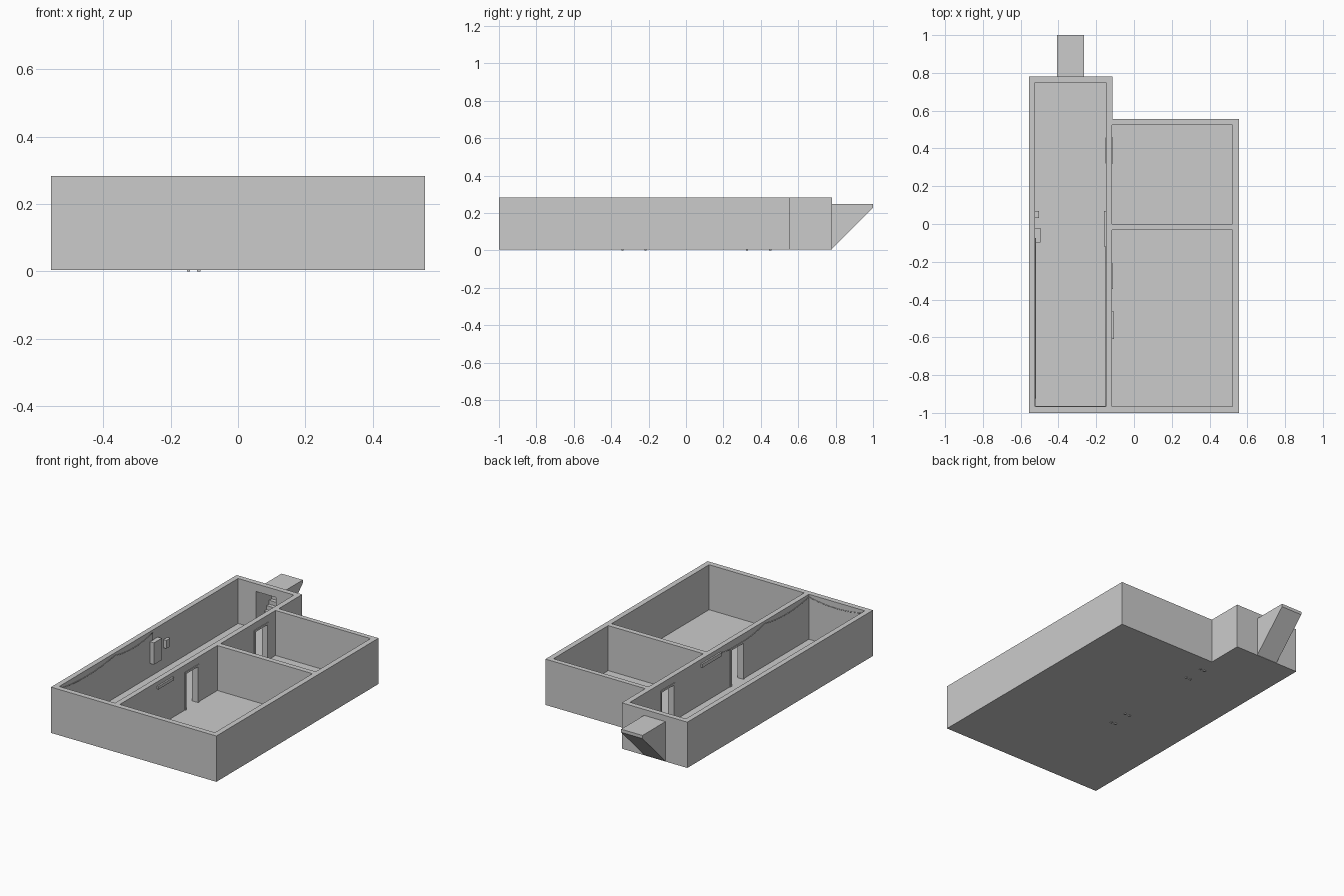
import bpy, bmesh
from mathutils import Vector

if "Cube" in bpy.data.objects:
    bpy.data.objects.remove(bpy.data.objects["Cube"])

FLOOR, TOP, BASE = 0.01, 0.283, 0.005


def prism(name, profile, axis, lo, hi):
    """Extrude a closed 2D profile along 'x' (points are y,z) or 'z' (points are x,y)."""
    bm = bmesh.new()
    put = (lambda p: (lo, *p)) if axis == 'x' else (lambda p: (*p, lo))
    face = bm.faces.new([bm.verts.new(put(p)) for p in profile])
    ext = bmesh.ops.extrude_face_region(bm, geom=[face])
    move = Vector((hi - lo, 0, 0) if axis == 'x' else (0, 0, hi - lo))
    bmesh.ops.translate(bm, vec=move,
                        verts=[g for g in ext['geom'] if isinstance(g, bmesh.types.BMVert)])
    bmesh.ops.recalc_face_normals(bm, faces=bm.faces)
    mesh = bpy.data.meshes.new(name)
    bm.to_mesh(mesh)
    bm.free()
    ob = bpy.data.objects.new(name, mesh)
    bpy.context.collection.objects.link(ob)
    return ob


def box(name, x, y, z):
    return prism(name, [(x[0], y[0]), (x[1], y[0]), (x[1], y[1]), (x[0], y[1])], 'z', *z)


def cut(target, cutter):
    mod = target.modifiers.new("cut", 'BOOLEAN')
    mod.operation, mod.solver, mod.object = 'DIFFERENCE', 'EXACT', cutter
    bpy.context.view_layer.objects.active = target
    bpy.ops.object.modifier_apply(modifier=mod.name)
    bpy.data.objects.remove(cutter)


# L-shaped building shell with three open-topped rooms
shell = prism("building_shell",
              [(-0.555, -1), (0.555, -1), (0.555, 0.555), (-0.115, 0.555),
               (-0.115, 0.78), (-0.555, 0.78)], 'z', BASE, TOP)
rooms = [((-0.523, -0.148), (-0.967, 0.748)),
         ((-0.116, 0.522), (-0.967, -0.032)),
         ((-0.116, 0.522), (0.0, 0.525))]
for rx, ry in rooms:
    cut(shell, box("room_cutter", rx, ry, (FLOOR, 0.4)))

# Doorways through the long partition, framed on both sides
BORDER, DOOR_TOP = 0.012, 0.24
for i, (y0, y1) in enumerate([(-0.345, -0.21), (0.32, 0.457)]):
    a, b = y0 + BORDER, y1 - BORDER
    cut(shell, box("door_cutter", (-0.17, -0.09), (a, b), (FLOOR, DOOR_TOP - BORDER)))
    for side, x0, x1 in (("corridor", -0.152, -0.142), ("room", -0.122, -0.112)):
        prism(f"door_frame_{i}_{side}",
              [(y0, 0), (y0, DOOR_TOP), (y1, DOOR_TOP), (y1, 0), (b, 0),
               (b, DOOR_TOP - BORDER), (a, DOOR_TOP - BORDER), (a, 0)], 'x', x0, x1)

# Stairwell: wedge outside, hollow with steps inside
SX, LID = (-0.408, -0.265), 0.236
cut(shell, box("stair_opening_cutter", (SX[0] + .004, SX[1] - .004), (0.74, 0.80), (FLOOR, LID)))
stair = prism("stairwell", [(0.778, BASE), (1, 0.228), (1, 0.247), (0.778, 0.247)], 'x', *SX)
step = 0.0235
inside = [(0.77, FLOOR), (0.782, FLOOR)]
for k in range(9):
    z = FLOOR + 0.006 + step * (k + 1)
    inside += [(0.782 + step * k, z), (0.782 + step * (k + 1), z)]
inside += [(0.782 + step * 9, LID), (0.77, LID)]
cut(stair, prism("step_cutter", inside, 'x', SX[0] + .004, SX[1] - .004))

# Wall fittings
box("corridor_wall_strip", (-0.158, -0.146), (-0.118, 0.068), (0.235, 0.257))
box("room_wall_strip", (-0.118, -0.106), (-0.61, -0.462), (0.24, 0.258))
box("large_wall_cabinet", (-0.525, -0.496), (-0.097, -0.022), (0.09, 0.222))
box("small_wall_box", (-0.525, -0.504), (0.033, 0.07), (0.135, 0.185))

# Sagging cable running from the strip around the corridor to the cabinet
XR, XL, YE, HIGH = -0.150, -0.521, -0.965, 0.268
anchors = [(XR, -0.118, 0.25), (XR, -0.54, HIGH), (XR, YE, HIGH), (XL, YE, HIGH),
           (XL, -0.437, HIGH), (XL, -0.075, HIGH)]
path = []
for p, q in zip(anchors, anchors[1:]):
    p, q = Vector(p), Vector(q)
    for s in range(8):
        t = s / 8
        path.append(p.lerp(q, t) - Vector((0, 0, 4 * 0.022 * t * (1 - t))))
path += [Vector(anchors[-1]), Vector((XL, -0.075, 0.21))]
curve = bpy.data.curves.new("hanging_cable", 'CURVE')
curve.dimensions, curve.bevel_depth, curve.bevel_resolution = '3D', 0.002, 1
spline = curve.splines.new('POLY')
spline.points.add(len(path) - 1)
for pt, co in zip(spline.points, path):
    pt.co = (*co, 1)
bpy.context.collection.objects.link(bpy.data.objects.new("hanging_cable", curve))
